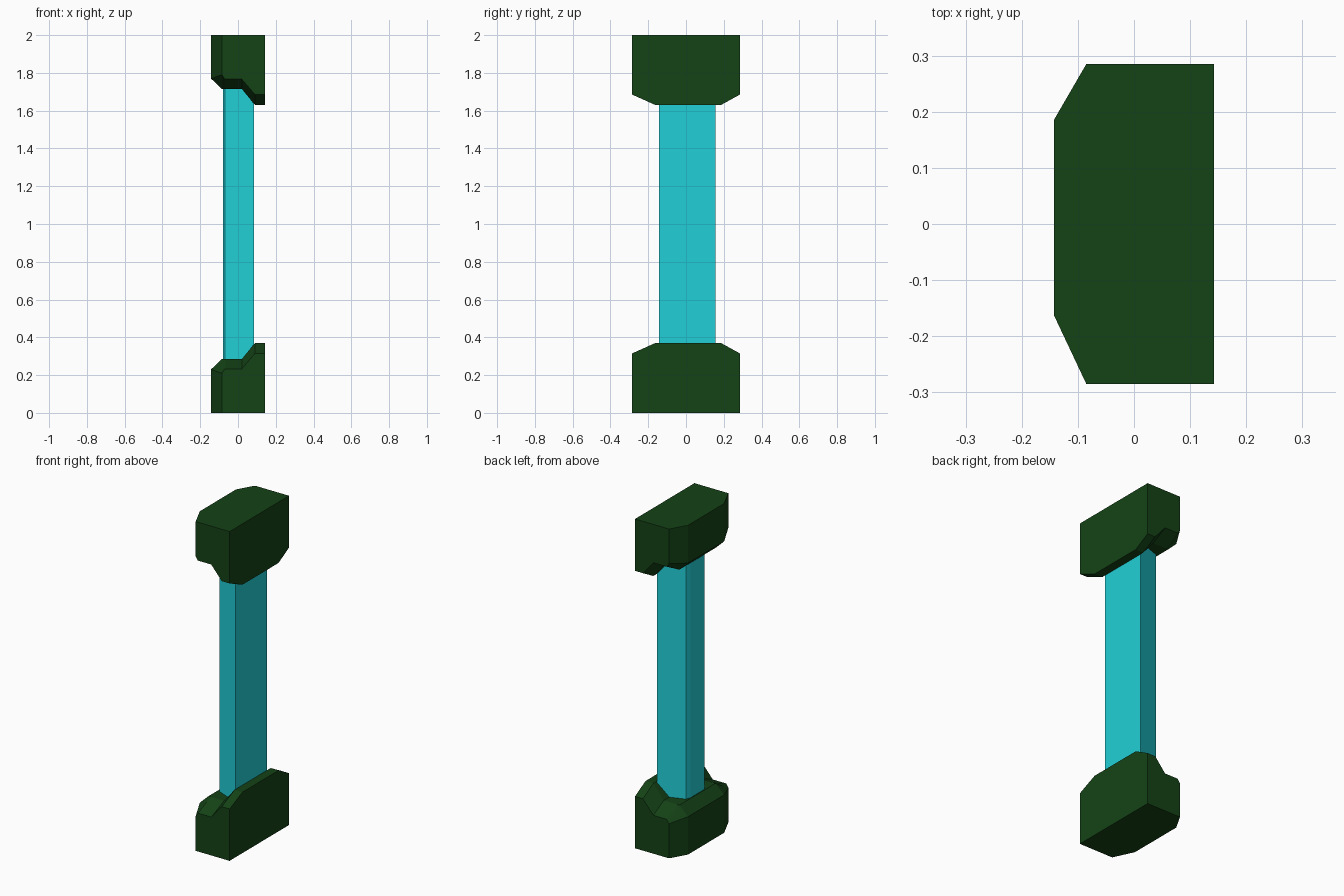
import bpy, bmesh

if "Cube" in bpy.data.objects:
    bpy.data.objects.remove(bpy.data.objects["Cube"])


def material(name, rgb):
    m = bpy.data.materials.new(name)
    m.diffuse_color = (*rgb, 1)
    m.use_nodes = True
    m.node_tree.nodes["Principled BSDF"].inputs["Base Color"].default_value = m.diffuse_color
    return m


def loft(name, rings, mat):
    """Join equal-length rings of points into a closed solid."""
    bm = bmesh.new()
    vs = [[bm.verts.new(p) for p in ring] for ring in rings]
    n = len(rings[0])
    for a, b in zip(vs, vs[1:]):
        for i in range(n):
            j = (i + 1) % n
            bm.faces.new((a[i], a[j], b[j], b[i]))
    bm.faces.new(vs[0])
    bm.faces.new(vs[-1])
    bmesh.ops.remove_doubles(bm, verts=bm.verts, dist=0.0005)
    bmesh.ops.dissolve_limit(bm, angle_limit=0.01, verts=bm.verts, edges=bm.edges)
    bmesh.ops.recalc_face_normals(bm, faces=bm.faces)
    me = bpy.data.meshes.new(name)
    bm.to_mesh(me)
    bm.free()
    me.materials.append(mat)
    ob = bpy.data.objects.new(name, me)
    bpy.context.collection.objects.link(ob)
    return ob


green = material("dark_green", (0.007, 0.055, 0.008))
cyan = material("cyan", (0.015, 0.63, 0.68))

# End blocks: stations along x as (x, outer height, ridge height)
Y_FRONT, Y_BACK, Y_OUT = -0.162, 0.185, 0.285
STATIONS = [
    (-0.143, 0.23, 0.23),
    (-0.085, 0.21, 0.285),
    (-0.07, 0.233, 0.285),
    (0.02, 0.233, 0.285),
    (0.09, 0.315, 0.37),
    (0.143, 0.315, 0.37),
]


def end_block(name, flip):
    rings = []
    for i, (x, z_out, z_in) in enumerate(STATIONS):
        f, b = (Y_FRONT, Y_BACK) if i == 0 else (-Y_OUT, Y_OUT)
        ring = [(f, 0), (f, z_out), (Y_FRONT, z_in), (Y_BACK, z_in), (b, z_out), (b, 0)]
        rings.append([(x, y, 2 - z if flip else z) for y, z in ring])
    return loft(name, rings, green)


end_block("base_block", False)
end_block("top_block", True)

# Post: flat back wall side with tapering flanks and a blunt nose
SECTION = [(0.085, -0.143), (0.085, 0.155), (-0.07, 0.1),
           (-0.08, 0.07), (-0.08, -0.06), (-0.07, -0.077)]
loft("post", [[(x, y, z) for x, y in SECTION] for z in (0.2, 1.8)], cyan)
